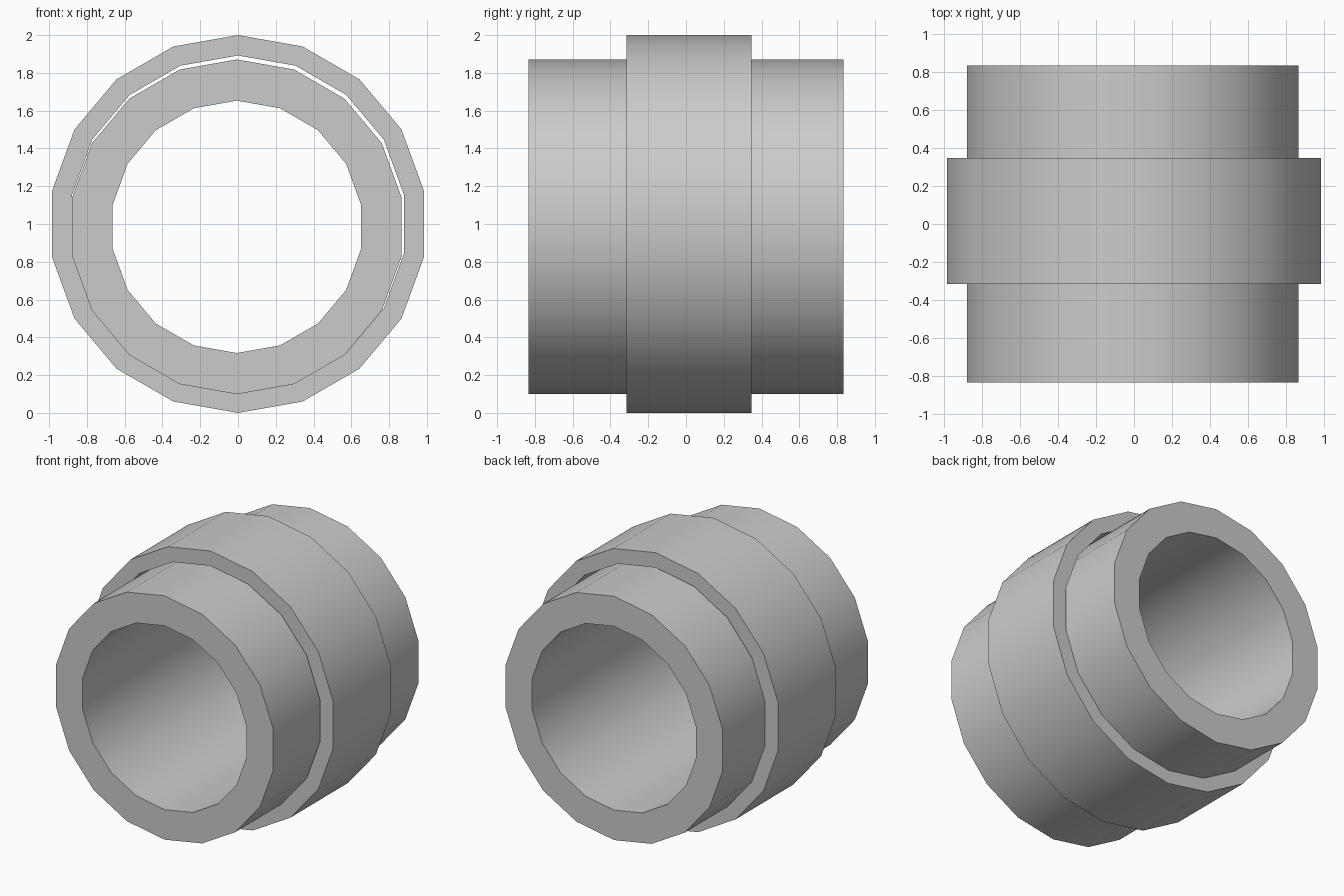
import bpy
import bmesh
from math import sin, cos, tau, radians

cube = bpy.data.objects.get("Cube")
if cube:
    bpy.data.objects.remove(cube, do_unlink=True)

SIDES = 18

# Single grey material
grey = bpy.data.materials.new("light_grey")
grey.use_nodes = True
grey.diffuse_color = (0.6, 0.6, 0.6, 1)
grey.node_tree.nodes["Principled BSDF"].inputs["Base Color"].default_value = (0.6, 0.6, 0.6, 1)


def tube(name, outer, inner, y0, y1, centre_x, centre_z):
    """Hollow faceted cylinder along y with a vertex at the top."""
    bm = bmesh.new()
    section = [(outer, y0), (outer, y1), (inner, y1), (inner, y0)]
    loops = []
    for r, y in section:
        loops.append([bm.verts.new((r * sin(tau * i / SIDES), y, r * cos(tau * i / SIDES)))
                      for i in range(SIDES)])
    for k in range(4):
        a, b = loops[k], loops[(k + 1) % 4]
        for i in range(SIDES):
            j = (i + 1) % SIDES
            bm.faces.new((a[i], a[j], b[j], b[i]))
    bmesh.ops.recalc_face_normals(bm, faces=bm.faces)
    mesh = bpy.data.meshes.new(name)
    bm.to_mesh(mesh)
    bm.free()
    mesh.materials.append(grey)
    obj = bpy.data.objects.new(name, mesh)
    obj.location = (centre_x, 0, centre_z)
    bpy.context.collection.objects.link(obj)
    # Smooth walls, crisp rims
    bpy.ops.object.select_all(action='DESELECT')
    obj.select_set(True)
    bpy.context.view_layer.objects.active = obj
    bpy.ops.object.shade_smooth_by_angle(angle=radians(30))
    return obj


# Long inner sleeve, sitting slightly low inside the collar
tube("inner_sleeve", 0.886, 0.668, -0.835, 0.835, -0.006, 0.985)

# Loose outer collar around the middle
tube("outer_collar", 1.0, 0.892, -0.315, 0.348, 0.0, 1.0)
